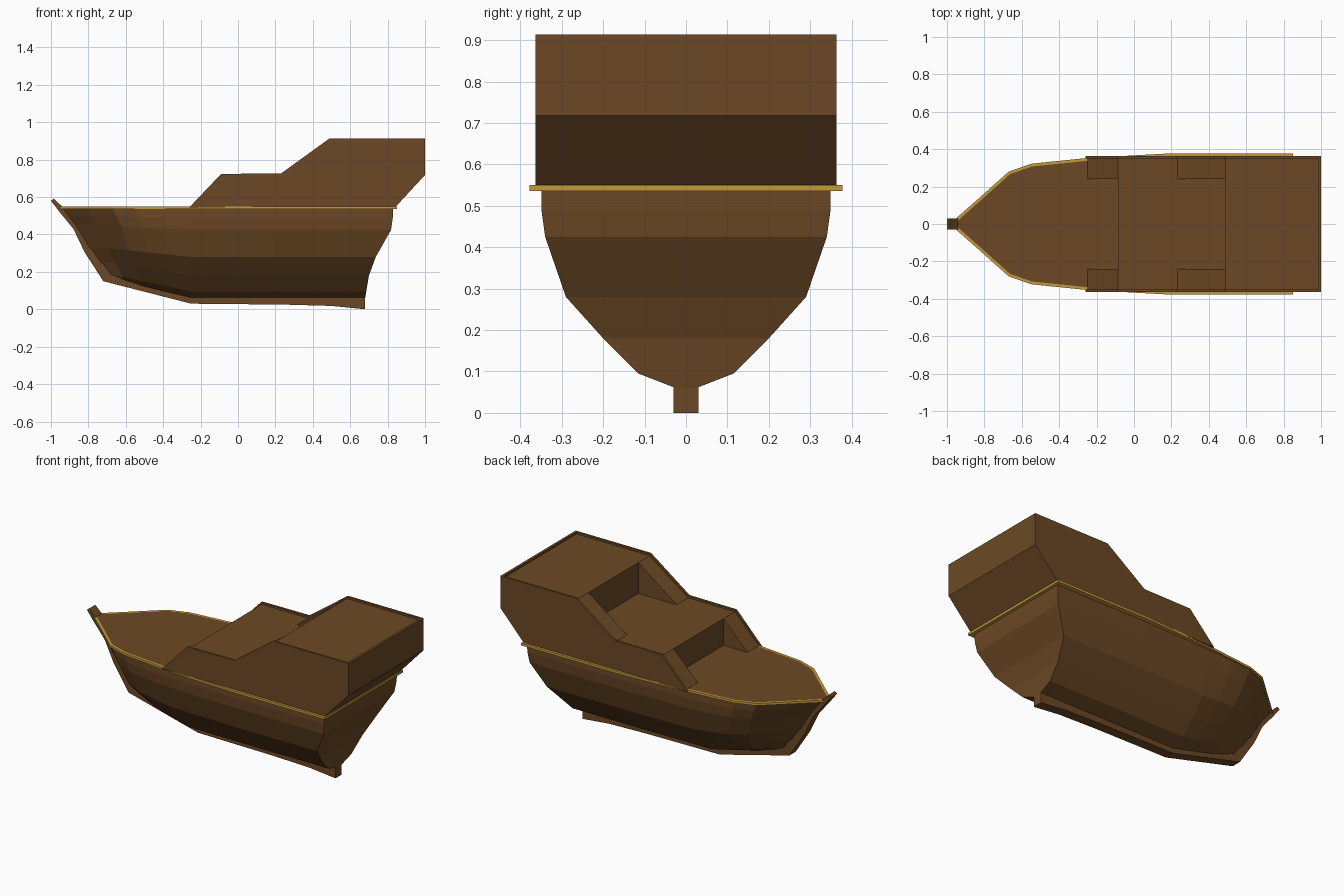
import bpy, bmesh

if "Cube" in bpy.data.objects:
    bpy.data.objects.remove(bpy.data.objects["Cube"])

def material(name, rgb):
    m = bpy.data.materials.new(name)
    m.diffuse_color = (*rgb, 1)
    m.use_nodes = True
    m.node_tree.nodes["Principled BSDF"].inputs["Base Color"].default_value = m.diffuse_color
    return m

WOOD = material("brown wood", (0.15, 0.066, 0.018))
GOLD = material("gold trim", (0.56, 0.33, 0.045))

def finish(name, bm, mats):
    bmesh.ops.remove_doubles(bm, verts=bm.verts, dist=0.0005)
    bmesh.ops.recalc_face_normals(bm, faces=bm.faces)
    me = bpy.data.meshes.new(name)
    bm.to_mesh(me)
    bm.free()
    for m in mats:
        me.materials.append(m)
    ob = bpy.data.objects.new(name, me)
    bpy.context.collection.objects.link(ob)
    return ob

def prism(bm, pts, axis, a, b):
    """Extrude a closed outline along y (outline in xz) or z (outline in xy)."""
    put = (lambda p, d: (p[0], d, p[1])) if axis == "y" else (lambda p, d: (p[0], p[1], d))
    lo = [bm.verts.new(put(p, a)) for p in pts]
    hi = [bm.verts.new(put(p, b)) for p in pts]
    bm.faces.new(lo[::-1])
    top = bm.faces.new(hi)
    n = len(pts)
    for i in range(n):
        bm.faces.new((lo[i], lo[(i + 1) % n], hi[(i + 1) % n], hi[i]))
    return top

def side_part(name, pts, spans):
    bm = bmesh.new()
    for a, b in spans:
        prism(bm, pts, "y", a, b)
    return finish(name, bm, [WOOD])

def interp(curve, z):
    for (z0, x0), (z1, x1) in zip(curve, curve[1:]):
        if z <= z1:
            return x0 + (x1 - x0) * max(0, z - z0) / (z1 - z0)
    return curve[-1][1]

# Hull: midship section swept between the stern curve and the stem curve
SECTION = [(0.0, 0.06), (0.03, 0.062), (0.115, 0.095), (0.20, 0.18), (0.29, 0.28),
           (0.34, 0.425), (0.349, 0.49), (0.349, 0.54)]
STEM = [(0.16, -0.70), (0.31, -0.80), (0.43, -0.865), (0.54, -0.95)]
STERN = [(0.06, 0.68), (0.18, 0.70), (0.27, 0.73), (0.36, 0.79), (0.44, 0.825), (0.54, 0.83)]
BOW = [(0, 0.965), (0.22, 0.945), (0.43, 0.90), (0.60, 0.77), (0.80, 0.42), (1, 0.05)]
columns = [[(interp(STERN, z), y, z) for y, z in SECTION],
           [(0.2, y, z) for y, z in SECTION]]
for f, scale in BOW:
    col = []
    for y, z in SECTION:
        floor = 0.06 + 0.105 * f
        zz = floor + (z - 0.06) / 0.48 * (0.54 - floor)
        col.append((-0.25 + f * (interp(STEM, zz) + 0.25), y * scale, zz))
    columns.append(col)
bm = bmesh.new()
for s in (1, -1):
    grid = [[bm.verts.new((x, s * y, z)) for x, y, z in c] for c in columns]
    for c0, c1 in zip(grid, grid[1:]):
        for j in range(len(SECTION) - 1):
            bm.faces.new((c0[j], c1[j], c1[j + 1], c0[j + 1]))
    # transom strips to the centre line
    mid = [bm.verts.new((x, 0, z)) for x, y, z in columns[0]]
    for j in range(len(SECTION) - 1):
        if j == 0:
            bm.faces.new((mid[0], grid[0][1], mid[1]))
        else:
            bm.faces.new((mid[j], grid[0][j], grid[0][j + 1], mid[j + 1]))
finish("hull", bm, [WOOD])

# Keel and stem post
side_part("keel_and_stem", [
    (-1.0, 0.58), (-0.95, 0.515), (-0.88, 0.43), (-0.82, 0.305), (-0.72, 0.15), (-0.25, 0.03),
    (0.25, 0.025), (0.5, 0.018), (0.68, 0.0), (0.68, 0.075), (-0.25, 0.075), (-0.68, 0.185),
    (-0.78, 0.33), (-0.84, 0.44), (-0.92, 0.53), (-0.985, 0.592)], [(-0.03, 0.03)])

# Gold rail around the deck, deck planking inset in its top
half = [(0.85, 0.378), (0.2, 0.378), (-0.25, 0.353), (-0.55, 0.322), (-0.67, 0.28),
        (-0.81, 0.155), (-0.96, 0.022)]
bm = bmesh.new()
top = prism(bm, half + [(x, -y) for x, y in reversed(half)], "z", 0.536, 0.55)
bm.normal_update()
bmesh.ops.inset_region(bm, faces=[top], thickness=0.015, use_even_offset=True)
top.material_index = 1
finish("deck_and_rail", bm, [GOLD, WOOD])

# Aft castle: stepped cabins between two low bulwark walls
side_part("cabins", [(-0.085, 0.545), (-0.085, 0.713), (0.49, 0.713), (0.49, 0.902),
                     (0.99, 0.902), (0.99, 0.72), (0.835, 0.545)], [(-0.352, 0.352)])
side_part("castle_side_walls", [
    (-0.26, 0.545), (-0.09, 0.724), (0.23, 0.726), (0.49, 0.914), (1.0, 0.914),
    (1.0, 0.718), (0.84, 0.545)], [(0.35, 0.363), (-0.363, -0.35)])
side_part("stern_wall", [(0.985, 0.72), (0.985, 0.914), (1.0, 0.914), (1.0, 0.718),
                         (0.84, 0.545), (0.82, 0.545)], [(-0.351, 0.351)])

# Ramps on both sides of each cabin front
SIDES = [(0.24, 0.351), (-0.351, -0.24)]
side_part("lower_ramps", [(-0.253, 0.545), (-0.085, 0.713), (-0.08, 0.545)], SIDES)
side_part("upper_ramps", [(0.23, 0.712), (0.49, 0.902), (0.495, 0.712)], SIDES)
